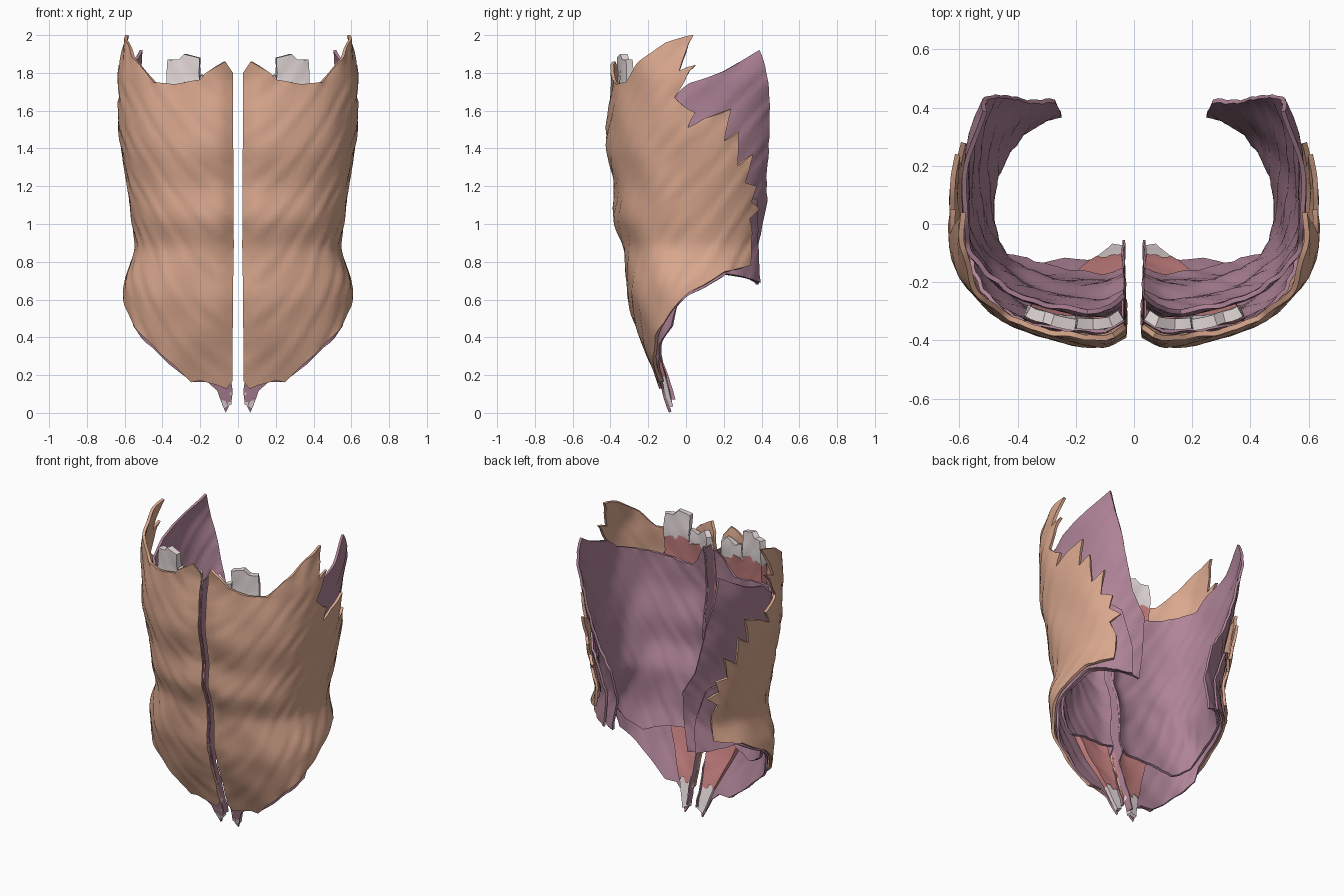
import bpy, bmesh, math, random
from mathutils import Vector
from mathutils.geometry import delaunay_2d_cdt

if "Cube" in bpy.data.objects:
    bpy.data.objects.remove(bpy.data.objects["Cube"])

random.seed(4)
N = 2.5  # roundness of the trunk's plan curve


def table(pts):
    """Smoothed linear lookup through (z, value) points."""
    def lin(z):
        if z <= pts[0][0]:
            return pts[0][1]
        for (a, p), (b, q) in zip(pts, pts[1:]):
            if z <= b:
                return p + (q - p) * (z - a) / (b - a)
        return pts[-1][1]
    return lambda z: (lin(z - .04) + 2 * lin(z) + lin(z + .04)) / 4


# Trunk shape against height: half width, front depth, back reach
WIDTH = table([(0, .6), (.68, .61), (.88, .54), (1.2, .59), (1.5, .632), (1.78, .645), (2.0, .595)])
FRONT = table([(0, -.09), (.2, -.165), (.4, -.25), (.6, -.315), (.88, -.335), (1.03, -.395),
               (1.2, -.385), (1.4, -.43), (1.6, -.42), (1.75, -.4), (2, -.42)])
BACK = table([(0, .43), (.9, .44), (1.2, .51), (1.6, .63), (1.95, .84)])
CY = .03


class Layer:
    """A curved sheet around the trunk, inset at the side and at the front."""
    def __init__(self, side, front, ripple):
        self.side, self.front, self.ripple = side, front, ripple

    def dims(self, z):
        f = self.front * min(1, .3 + 1.5 * z)
        return WIDTH(z) - self.side, CY - FRONT(z) - f, BACK(z) - self.side

    def angle(self, kind, v, z):
        w, df, db = self.dims(z)
        if kind == 'S':      # position given by y, seen from the side
            c = (CY - v) / (df if v < CY else db)
            return math.acos(math.copysign(min(1, abs(c)) ** (N / 2), c))
        a = math.asin(min(1, v / w) ** (N / 2))
        return a if kind == 'F' else math.pi - a   # x on the front or the back

    def point(self, t, z):
        w, df, db = self.dims(z)
        s, c = max(0, math.sin(t)), math.cos(t)
        x = w * s ** (2 / N)
        y = CY - math.copysign(abs(c) ** (2 / N), c) * (df if c > 0 else db)
        r = self.ripple * (math.sin(9 * t + 13 * z) + .8 * math.sin(31 * z - 25 * t + 1)
                           + .6 * math.sin(57 * z - 34 * t + 2 * math.sin(5 * t)))
        if c > 0:
            y += .04 * math.exp(-((x - .02) / .05) ** 2) * min(1, z)
        return Vector((x + r * s, y - r * c, z))


def material(name, col):
    m = bpy.data.materials.new(name)
    m.diffuse_color = (*col, 1)
    m.use_nodes = True
    m.node_tree.nodes["Principled BSDF"].inputs["Base Color"].default_value = m.diffuse_color
    return m


TAN = material("tan_muscle", (.70, .39, .27))
PURPLE = material("purple_muscle", (.43, .23, .31))
RED = material("red_muscle", (.58, .22, .22))
WHITE = material("tendon_white", (.80, .71, .71))


def finish(bm, name, mat, thick):
    bmesh.ops.recalc_face_normals(bm, faces=bm.faces)
    me = bpy.data.meshes.new(name)
    bm.to_mesh(me)
    bm.free()
    me.materials.append(mat)
    ob = bpy.data.objects.new(name, me)
    bpy.context.collection.objects.link(ob)
    bpy.ops.object.select_all(action='DESELECT')
    ob.select_set(True)
    bpy.context.view_layer.objects.active = ob
    so = ob.modifiers.new("thickness", 'SOLIDIFY')
    so.thickness, so.offset = thick, 0
    mi = ob.modifiers.new("other_side", 'MIRROR')
    mi.use_mirror_merge = False
    for m in ("thickness", "other_side"):
        bpy.ops.object.modifier_apply(modifier=m)
    bpy.ops.object.shade_smooth_by_angle(angle=math.radians(40))


def sheet(name, mat, layer, outline, thick):
    """Fill a flat outline with a fine net and wrap it round the trunk."""
    corners = [Vector((layer.angle(k, v, z), z)) for k, v, z in outline]
    rim = []
    for a, b in zip(corners, corners[1:] + corners[:1]):
        n = max(1, round((b - a).length / .04))
        rim += [a.lerp(b, i / n) for i in range(n)]
    edges = [(i, (i + 1) % len(rim)) for i in range(len(rim))]
    net = [Vector((.05 * (i + .5 * (j % 2)) + .013, .03 * j + .007)) for i in range(60) for j in range(67)]
    net = [p for p in net if min((p - q).length_squared for q in rim) > .018 ** 2]
    verts, _, faces, *_ = delaunay_2d_cdt(rim + net, edges, [], 1, 1e-5)
    bm = bmesh.new()
    vs = [bm.verts.new(layer.point(p.x, p.y)) for p in verts]
    for f in faces:
        bm.faces.new([vs[i] for i in f])
    bmesh.ops.delete(bm, geom=[v for v in bm.verts if not v.link_faces], context='VERTS')
    finish(bm, name, mat, thick)


def pts(kind, *pairs):
    return [(kind, a, z) for a, z in pairs]


def zigzag(x0, x1, z, n=9):
    return [('F', x0 + (x1 - x0) * i / n, z + random.uniform(-.02, .02)) for i in range(n + 1)]


# Outer oblique sheet with finger-like slips along its upper back edge
outer = Layer(.01, .01, .003)
sheet("external_oblique", TAN, outer,
      pts('F', (.03, .17), (.06, .13), (.11, .15), (.2, .175), (.25, .165), (.33, .25), (.47, .38), (.555, .48))
      + pts('S', (-.05, .57), (.05, .655), (.2, .745), (.34, .78), (.345, .95), (.33, 1.03),
            (.385, 1.08), (.34, 1.12), (.37, 1.2), (.31, 1.22), (.355, 1.37), (.27, 1.31),
            (.28, 1.49), (.2, 1.44), (.24, 1.61), (.1, 1.56), (.01, 1.51), (.05, 1.59),
            (-.06, 1.67), (-.01, 1.75), (.05, 1.84), (-.035, 1.81), (0, 1.91), (.04, 2.0),
            (-.1, 1.96))
      + pts('F', (.52, 1.85), (.44, 1.75), (.33, 1.74), (.2, 1.765), (.17, 1.8), (.07, 1.86), (.03, 1.8)), .018)

# Middle oblique sheet, reaching down to the pubic tip
middle = Layer(.035, .032, .003)
sheet("internal_oblique", PURPLE, middle,
      pts('F', (.035, .06), (.065, .004), (.08, .04), (.11, .12), (.16, .165), (.24, .165), (.33, .235), (.46, .355), (.55, .46))
      + pts('S', (-.05, .56), (.05, .64), (.21, .735), (.3, .72), (.385, .69), (.375, .9), (.375, 1.12), (.1, 1.3))
      + pts('F', (.45, 1.5), (.3, 1.68), (.035, 1.76)), .014)

# Innermost sheet, passing behind the straight muscle and curling in at the back
inner = Layer(.06, .115, .003)
sheet("transversus", PURPLE, inner,
      pts('F', (.035, .53), (.26, .51), (.4, .46), (.51, .53))
      + pts('S', (-.02, .62), (.05, .66), (.2, .735))
      + pts('B', (.37, .71), (.28, .68), (.27, 1.1), (.36, 1.25), (.46, 1.6))
      + pts('S', (.39, 1.92), (.2, 1.81), (-.07, 1.67))
      + pts('F', (.38, 1.61), (.16, 1.57), (.12, 1.62), (.035, 1.75)), .016)

# Straight belly muscle with tendon ends
straight = Layer(.04, .055, .002)
low, top_in, top_out = zigzag(.035, .125, .2), zigzag(.04, .2, 1.69), zigzag(.2, .37, 1.72)
sheet("rectus_muscle", RED, straight,
      low + pts('F', (.2, .36), (.265, .52), (.33, .9), (.36, 1.3)) + top_out[::-1] + top_in[::-1], .04)
sheet("lower_tendon", WHITE, straight,
      pts('F', (.035, .05), (.075, .03), (.1, .11)) + low[::-1], .035)
sheet("inner_upper_tendon", WHITE, straight,
      top_in + pts('F', (.195, 1.79), (.14, 1.77), (.08, 1.81), (.045, 1.78)), .038)
sheet("outer_upper_tendon", WHITE, straight,
      top_out + pts('F', (.365, 1.87), (.31, 1.87), (.28, 1.9), (.2, 1.88)), .04)

# Thin wall closing the layers along the midline gap
bm = bmesh.new()
rows = []
for i in range(35):
    z = .07 + 1.66 * i / 34
    x = .036 + random.uniform(-.004, .004)
    y0 = outer.point(outer.angle('F', .035, z), z).y + .008
    y1 = inner.point(inner.angle('F', .035, z), z).y if z > .5 else y0 + .05
    rows.append((bm.verts.new((x, y0, z)), bm.verts.new((x, y1, z))))
for a, b in zip(rows, rows[1:]):
    bm.faces.new((a[0], a[1], b[1], b[0]))
finish(bm, "midline_sheath", PURPLE, .008)
